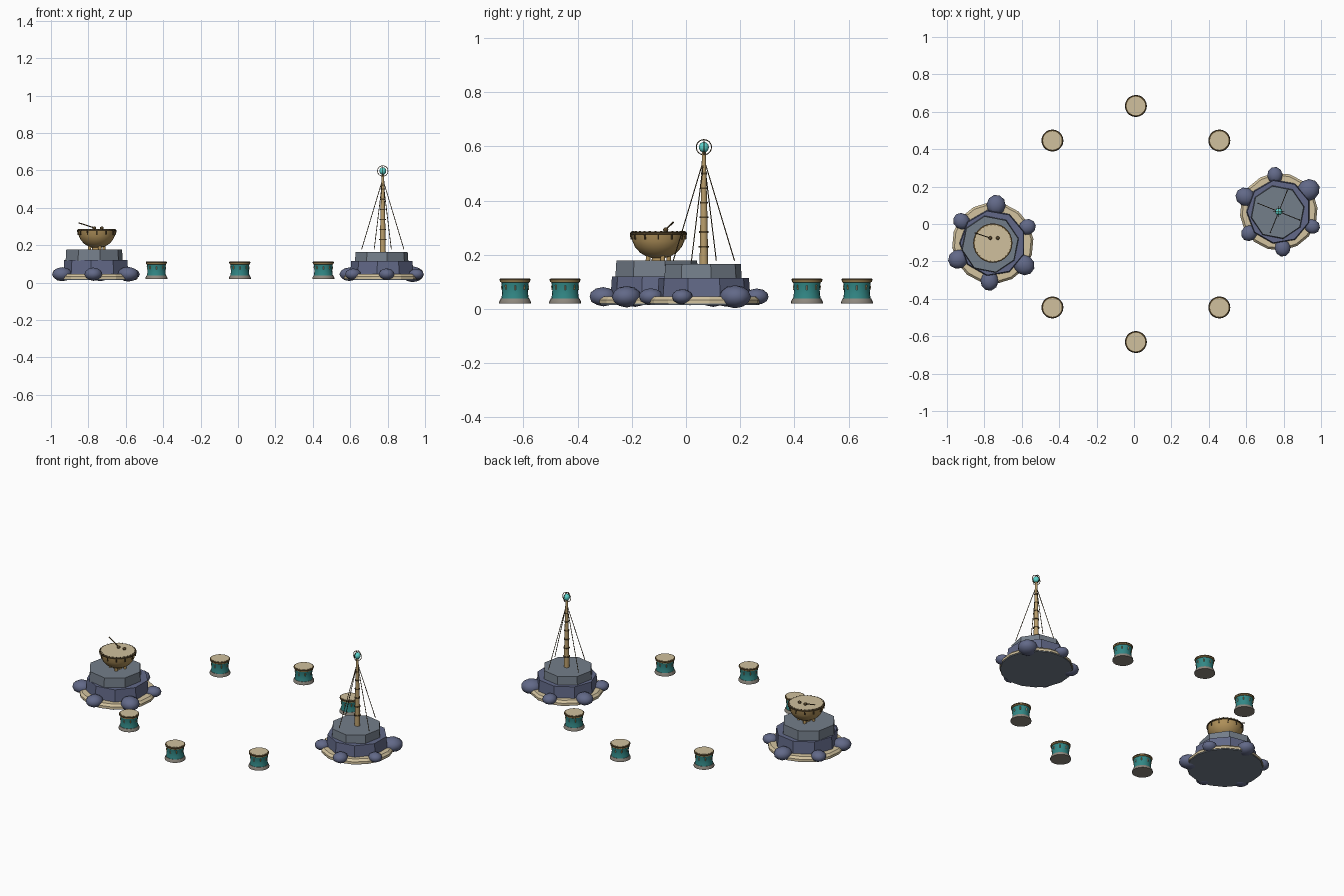
import bpy, bmesh, math
from mathutils import Vector, Matrix

if "Cube" in bpy.data.objects:
    bpy.data.objects.remove(bpy.data.objects["Cube"])


def material(name, r, g, b):
    m = bpy.data.materials.new(name)
    lin = [((c / 255 + 0.055) / 1.055) ** 2.4 for c in (r, g, b)]
    m.diffuse_color = (*lin, 1)
    m.use_nodes = True
    m.node_tree.nodes["Principled BSDF"].inputs["Base Color"].default_value = m.diffuse_color
    return m


SLATE = material("grey slate", 116, 126, 138)
BLUE = material("blue slate", 98, 105, 136)
SAND = material("sand", 212, 196, 160)
SKIN = material("drum skin", 208, 192, 157)
TEAL = material("teal shell", 50, 136, 134)
ORB = material("turquoise orb", 92, 212, 205)
BRONZE = material("bronze", 176, 145, 90)
WOOD = material("mast wood", 186, 158, 108)
IRON = material("dark bronze", 88, 71, 43)
STONE = material("stone grey", 142, 136, 126)


def finish(name, bm, mat, smooth=None):
    bmesh.ops.recalc_face_normals(bm, faces=bm.faces[:])
    me = bpy.data.meshes.new(name)
    bm.to_mesh(me)
    bm.free()
    me.materials.append(mat)
    ob = bpy.data.objects.new(name, me)
    bpy.context.collection.objects.link(ob)
    if smooth:
        bpy.ops.object.select_all(action='DESELECT')
        ob.select_set(True)
        bpy.context.view_layer.objects.active = ob
        bpy.ops.object.shade_smooth_by_angle(angle=math.radians(smooth))
    return ob


def lathe(name, profile, center, mat, sides=24, turn=0, smooth=40):
    """Closed turned shape from (radius, z) points, capped at both ends."""
    bm = bmesh.new()
    rings = []
    for r, z in profile:
        rings.append([bm.verts.new((center[0] + r * math.cos(turn + math.tau * i / sides),
                                    center[1] + r * math.sin(turn + math.tau * i / sides), z))
                      for i in range(sides)])
    for a, b in zip(rings, rings[1:]):
        for i in range(sides):
            j = (i + 1) % sides
            bm.faces.new((a[i], a[j], b[j], b[i]))
    bm.faces.new(rings[0][::-1])
    bm.faces.new(rings[-1])
    return finish(name, bm, mat, smooth)


def rods(name, segments, radius, mat, sides=6):
    """Thin round bars between pairs of points."""
    bm = bmesh.new()
    for a, b in segments:
        a, b = Vector(a), Vector(b)
        d = b - a
        mx = Matrix.Translation((a + b) / 2) @ d.to_track_quat('Z', 'Y').to_matrix().to_4x4()
        bmesh.ops.create_cone(bm, cap_ends=True, segments=sides, radius1=radius,
                              radius2=radius, depth=d.length, matrix=mx)
    return finish(name, bm, mat, 50)


def ball(name, center, scale, mat, turn=0, detail=2):
    bm = bmesh.new()
    mx = (Matrix.Translation(center) @ Matrix.Rotation(turn, 4, 'Z')
          @ Matrix.Diagonal((*scale, 1)))
    bmesh.ops.create_icosphere(bm, subdivisions=detail, radius=1, matrix=mx)
    return finish(name, bm, mat, 60)


def hoop(name, center, radius, thick, mat, rot=(0, 0, 0)):
    bpy.ops.mesh.primitive_torus_add(major_radius=radius, minor_radius=thick, major_segments=24,
                                     minor_segments=6, location=center, rotation=rot)
    ob = bpy.context.object
    ob.name = name
    ob.data.materials.append(mat)
    bpy.ops.object.shade_smooth_by_angle(angle=math.radians(60))
    return ob


def around(center, r, z, n, turn=0):
    return [Vector((center[0] + r * math.cos(turn + math.tau * i / n),
                    center[1] + r * math.sin(turn + math.tau * i / n), z)) for i in range(n)]


def island(side, c, skirt, lower, upper, shift, ring, first, sizes):
    """Sand skirt, two faceted stone tiers and a ring of six boulders."""
    lathe(side + "_underside", [(skirt - .004, .015), (skirt - .004, .022)], c, SLATE, 16, .1, None)
    lathe(side + "_sand_skirt", [(skirt, .02), (skirt, .033), (skirt - .012, .046)], c, SAND, 16, .1, None)
    lathe(side + "_lower_tier", [(lower[0], .03), (lower[0] - .006, lower[1])], c, BLUE, 9, .35, None)
    lathe(side + "_upper_tier", [(upper[0], lower[1] - .005), (upper[0] - .004, upper[1])],
          (c[0] + shift[0], c[1] + shift[1]), SLATE, 8, .2, None)
    for i, r in enumerate(sizes):
        a = math.radians(first + 60 * i)
        ball(side + "_boulder", (c[0] + ring * math.cos(a), c[1] + ring * math.sin(a), .045),
             (r * 1.04, r * .96, r * .71), BLUE, a)


L, R = (-.755, -.102), (.774, .066)
island("left", L, .218, (.18, .12), (.156, .178), (-.014, -.006), .204, 25,
       (.044, .053, .045, .053, .05, .056))
island("right", R, .208, (.175, .115), (.146, .165), (-.006, -.003), .196, 36,
       (.06, .043, .051, .043, .044, .04))

# Kettle drum on the left island
lathe("kettle_bowl", [(.024, .188), (.045, .194), (.068, .208), (.086, .228), (.096, .25),
                      (.1, .276)], L, BRONZE, 28)
lathe("kettle_rim", [(.1, .275), (.105, .277), (.105, .282), (.099, .284)], L, IRON, 28)
lathe("kettle_skin", [(.098, .28), (.098, .286)], L, SKIN, 28)
lathe("kettle_hub", [(.026, .176), (.022, .192)], L, BRONZE, 16)
rods("kettle_feet", list(zip(around(L, .042, .176, 4, .4), around(L, .04, .202, 4, .4))), .009, BRONZE, 8)
rods("kettle_pegs", list(zip(around(L, .099, .256, 12), around(L, .102, .278, 12))), .0035, IRON)
rods("kettle_studs", list(zip(around(L, .097, .283, 28, .1), around(L, .097, .288, 28, .1))), .003, IRON)

# Beaters resting on the skin
rods("beater_stick", [((-.853, -.047, .32), (-.768, -.075, .293))], .003, IRON)
ball("beater_head", (-.768, -.075, .292), (.01, .01, .009), IRON)
ball("second_beater_head", (-.728, -.075, .292), (.01, .01, .009), IRON)

# Mast, bands, stays and orb on the right island
lathe("mast", [(.016, .163), (.0125, .36), (.007, .58)], R, WOOD, 12)
for i in range(6):
    z = .23 + .054 * i
    r = .0195 - .0016 * i
    lathe("mast_band", [(r, z - .003), (r, z + .003)], R, IRON, 12)
turn = math.radians(-22)
rods("mast_stays", list(zip(around(R, .122, .178, 4, turn), around(R, .008, .53, 4, turn))), .002, IRON, 5)
top = (R[0], R[1], .597)
ball("orb", top, (.0185, .0185, .0195), ORB, 0, 3)
hoop("orb_hoop", top, .028, .0018, IRON, (math.pi / 2, 0, 0))
hoop("orb_hoop", top, .028, .0018, IRON, (math.pi / 2, 0, math.pi / 2))

# Six drums on an eight-place ring; the islands fill the other two places
for k in (1, 2, 3, 5, 6, 7):
    a = math.tau * k / 8
    c = (.010 + .631 * math.cos(a), .631 * math.sin(a))
    lathe("drum_base", [(.059, .02), (.059, .026), (.053, .038)], c, STONE, 20)
    lathe("drum_shell", [(.051, .037), (.0485, .053), (.0475, .068), (.0485, .084), (.051, .1)], c, TEAL, 20)
    lathe("drum_band", [(.052, .098), (.055, .1), (.055, .105)], c, BRONZE, 20)
    lathe("drum_rim", [(.056, .104), (.057, .106), (.057, .110), (.054, .112)], c, IRON, 20)
    lathe("drum_skin", [(.050, .109), (.050, .113)], c, SKIN, 20)
    # Small pegs on the shell, alternating light and dark
    rods("drum_pegs", list(zip(around(c, .0475, .07, 4), around(c, .049, .086, 4))), .003, SAND, 4)
    rods("drum_cleats", list(zip(around(c, .0475, .072, 4, math.pi / 4),
                                 around(c, .049, .088, 4, math.pi / 4))), .003, BRONZE, 4)
